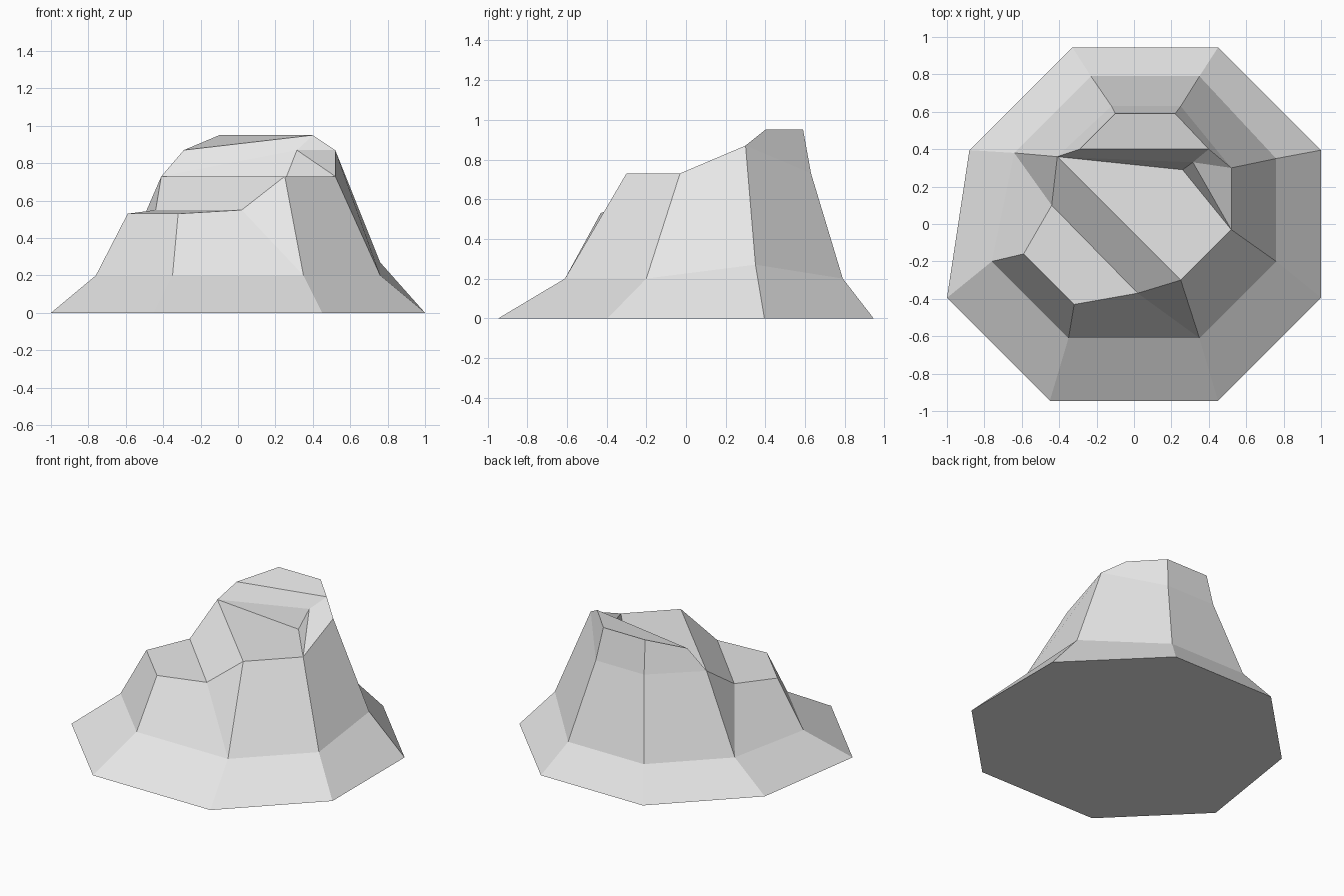
import bpy, bmesh
from mathutils import Vector

cube = bpy.data.objects.get("Cube")
if cube:
    bpy.data.objects.remove(cube, do_unlink=True)

# Plain stone colour
stone = bpy.data.materials.new("pale_grey_stone")
grey = (0.8, 0.8, 0.8, 1.0)
stone.use_nodes = True
stone.diffuse_color = grey
stone.node_tree.nodes["Principled BSDF"].inputs["Base Color"].default_value = grey

bm = bmesh.new()


def vert(x, y, z):
    return bm.verts.new((x, y, z))


def octagon(half, front, back, cut, z, shift=0.12):
    """Chamfered rectangle from front left round to the right, back left pulled in."""
    inner = half - cut
    outline = [(-inner, front), (inner, front), (half, front + cut), (half, back - cut),
               (inner, back), (shift - inner, back), (shift - half, back - cut), (-half, front + cut)]
    return [vert(x, y, z) for x, y in outline]


def faces(*loops):
    for loop in loops:
        bm.faces.new(loop)


# Sloping skirt around the foot, closed underneath
foot = octagon(1.0, -0.945, 0.945, 0.55, 0.0)
ring = octagon(0.76, -0.61, 0.79, 0.41, 0.2)
ring[3].co = Vector((0.76, 0.35, 0.27))
for i in range(len(foot)):
    j = (i + 1) % len(foot)
    faces((foot[i], foot[j], ring[j], ring[i]))
faces(foot[::-1])
front_l, front_r, side_rf, side_rb, back_r, back_l, side_lb, side_lf = ring

# Lower ledge corners
low_front = vert(-0.32, -0.43, 0.53)
low_side = vert(-0.59, -0.16, 0.53)
low_in_l = vert(-0.44, 0.10, 0.55)
low_in_r = vert(0.02, -0.37, 0.55)

# Middle ledge corners
mid_l = vert(-0.41, 0.36, 0.73)
mid_front = vert(0.25, -0.30, 0.73)
mid_r = vert(0.52, -0.03, 0.73)
mid_in = vert(0.26, 0.29, 0.73)

# Shoulder, back and summit corners
notch = vert(0.315, 0.33, 0.87)
shoulder = vert(0.52, 0.30, 0.87)
rear_r = vert(0.25, 0.63, 0.73)
rear_l = vert(-0.12, 0.63, 0.73)
top_l = vert(-0.29, 0.40, 0.87)
top_r = vert(0.40, 0.40, 0.95)
top_back_r = vert(0.22, 0.59, 0.95)
top_back_l = vert(-0.10, 0.59, 0.95)

# Cliff walls above the skirt
faces((front_l, front_r, low_in_r, low_front),
      (front_r, mid_front, low_in_r),
      (front_r, side_rf, mid_r, mid_front),
      (side_rf, side_rb, shoulder, mid_r),
      (side_rb, back_r, rear_r, shoulder),
      (back_r, back_l, rear_l, rear_r),
      (back_l, side_lb, mid_l, rear_l),
      (side_lb, low_in_l, mid_l),
      (side_lb, side_lf, low_side, low_in_l),
      (side_lf, front_l, low_front, low_side))

# Ledges and the step between them
faces((low_front, low_in_r, low_in_l, low_side),
      (low_in_r, mid_front, mid_l, low_in_l),
      (mid_front, mid_r, mid_in, mid_l))

# Back wall of the middle ledge and the shoulder
faces((mid_l, mid_in, notch),
      (mid_in, mid_r, notch),
      (mid_r, shoulder, notch),
      (notch, shoulder, top_r),
      (mid_l, notch, top_r, top_l))

# Summit and its rear slopes
faces((top_l, top_r, top_back_r, top_back_l),
      (shoulder, rear_r, top_back_r, top_r),
      (rear_r, rear_l, top_back_l, top_back_r),
      (rear_l, mid_l, top_l, top_back_l))

bmesh.ops.recalc_face_normals(bm, faces=bm.faces)
mesh = bpy.data.meshes.new("rock")
bm.to_mesh(mesh)
bm.free()
mesh.materials.append(stone)
rock = bpy.data.objects.new("rock", mesh)
bpy.context.collection.objects.link(rock)
